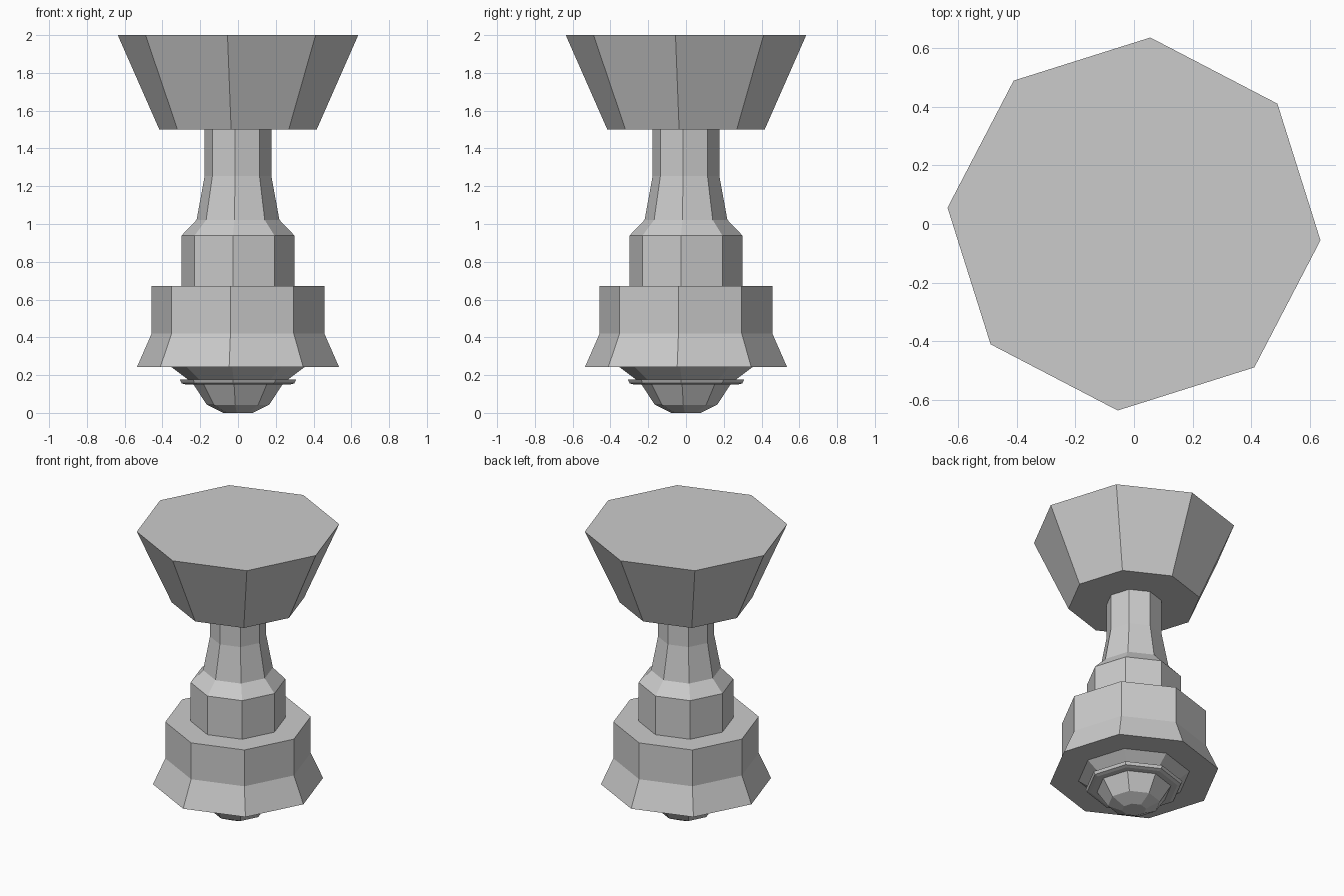
import bpy
import bmesh
from math import cos, sin, radians

if "Cube" in bpy.data.objects:
    bpy.data.objects.remove(bpy.data.objects["Cube"])

SIDES = 8
TURN = radians(-5)  # the octagon is turned slightly off the axes


def lathe(name, profile):
    """Closed eight-sided solid from (radius, z) points, listed bottom to top."""
    bm = bmesh.new()
    rings = []
    for r, z in profile:
        angles = [TURN + radians(360 / SIDES) * i for i in range(SIDES)]
        rings.append([bm.verts.new((r * cos(a), r * sin(a), z)) for a in angles])
    for low, high in zip(rings, rings[1:]):
        for i in range(SIDES):
            j = (i + 1) % SIDES
            bm.faces.new((low[i], low[j], high[j], high[i]))
    bm.faces.new(rings[0][::-1])
    bm.faces.new(rings[-1])
    mesh = bpy.data.meshes.new(name)
    bm.to_mesh(mesh)
    bm.free()
    obj = bpy.data.objects.new(name, mesh)
    bpy.context.collection.objects.link(obj)
    return obj


# One continuous turned body: foot knob, thin collar, flared base, stem, cup
lathe("turned_body", [
    # foot knob
    (0.077, 0.0), (0.166, 0.043), (0.236, 0.15),
    # thin collar
    (0.277, 0.15), (0.300, 0.157), (0.309, 0.176), (0.265, 0.176),
    # tapered neck and flared base
    (0.354, 0.243), (0.537, 0.243), (0.459, 0.42), (0.459, 0.672),
    # stepped stem
    (0.299, 0.672), (0.299, 0.94), (0.220, 1.022), (0.177, 1.255), (0.177, 1.5),
    # flared solid cup
    (0.418, 1.5), (0.639, 2.0),
])
